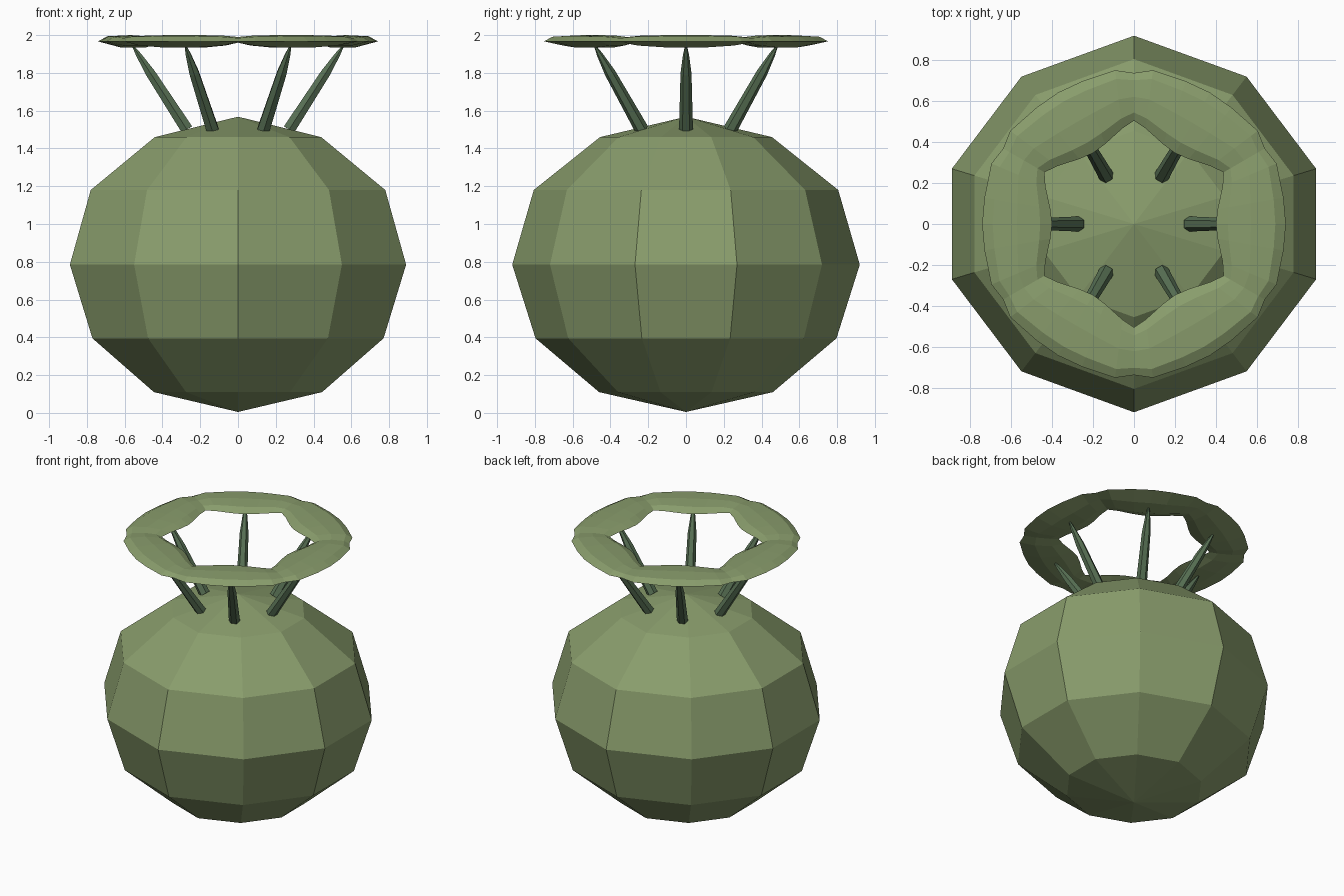
import bpy, math
from mathutils import Vector

if "Cube" in bpy.data.objects:
    bpy.data.objects.remove(bpy.data.objects["Cube"])


def material(name, rgb):
    m = bpy.data.materials.new(name)
    m.diffuse_color = (*rgb, 1)
    m.use_nodes = True
    m.node_tree.nodes["Principled BSDF"].inputs["Base Color"].default_value = m.diffuse_color
    return m


sage = material("sage green", (0.25, 0.335, 0.15))
dark = material("dark stem green", (0.098, 0.165, 0.09))


def make(name, verts, faces, mat):
    me = bpy.data.meshes.new(name)
    me.from_pydata(verts, [], faces)
    me.materials.append(mat)
    ob = bpy.data.objects.new(name, me)
    bpy.context.collection.objects.link(ob)
    return ob


def loft(rings, closed=False):
    """Join equal rings of points with quads; cap the ends unless closed."""
    n, k = len(rings[0]), len(rings)
    verts = [p for r in rings for p in r]
    faces = []
    for i in range(k if closed else k - 1):
        a, b = i * n, (i + 1) % k * n
        for j in range(n):
            q = (j + 1) % n
            faces.append((a + j, a + q, b + q, b + j))
    if not closed:
        faces += [tuple(range(n))[::-1], tuple(range((k - 1) * n, k * n))]
    return verts, faces


# Round body: ten-sided faceted globe
quarter = [(0.89, 0.27), (0.55, 0.72)]
outline = (quarter + [(0, 0.92)] + [(-x, y) for x, y in quarter[::-1]]
           + [(-x, -y) for x, y in quarter] + [(0, -0.92)]
           + [(x, -y) for x, y in quarter[::-1]])
levels = [(0.11, 0.5), (0.395, 0.866), (0.785, 1), (1.18, 0.876), (1.46, 0.495)]
verts, faces = loft([[(x * s, y * s, z) for x, y in outline] for z, s in levels])
faces = faces[:-2]
verts += [(0, 0, 0.005), (0, 0, 1.568)]
for j in range(10):
    q = (j + 1) % 10
    faces += [(50, q, j), (51, 40 + j, 40 + q)]
make("round_body", verts, faces, sage)

# Six slanted, pointed stems
for i in range(6):
    a = math.radians(60 * i)
    base = Vector((0.27 * math.cos(a), 0.27 * math.sin(a), 1.50))
    tip = Vector((0.555 * math.cos(a), 0.555 * math.sin(a), 1.94))
    side = Vector((-math.sin(a), math.cos(a), 0))
    up = (tip - base).normalized().cross(side)
    rings = []
    for t, r in [(0, 0.037), (0.68, 0.029), (0.9, 0.016), (1, 0.006)]:
        c = base.lerp(tip, t)
        rings.append([c + side * r * math.cos(k * math.pi / 3)
                      + up * r * math.sin(k * math.pi / 3) for k in range(6)])
    make(f"stem_{i + 1}", *loft(rings), dark)

# Flat crown ring of six joined petals:
# angle offset, inner radius, outer radius, bottom z, top z
stations = [(-30, 0.505, 0.738, 1.960, 1.990), (-23, 0.47, 0.757, 1.945, 1.997),
            (-10, 0.415, 0.742, 1.935, 2.0), (0, 0.40, 0.742, 1.935, 2.0),
            (10, 0.415, 0.742, 1.935, 2.0), (23, 0.47, 0.757, 1.945, 1.997)]
rings = []
for i in range(6):
    for off, ri, ro, zb, zt in stations:
        a = math.radians(60 * i + off)
        w = ro - ri
        section = [(ri, 1.965), (ri + 0.25 * w, zb), (ri + 0.65 * w, zb),
                   (ro, 1.967), (ro - 0.15 * w, zt - 0.006),
                   (ri + 0.5 * w, zt), (ri + 0.17 * w, zt - 0.008)]
        rings.append([(r * math.cos(a), r * math.sin(a), z) for r, z in section])
make("crown_ring", *loft(rings, closed=True), sage)

# Consistent outward normals
import bmesh
for ob in bpy.data.objects:
    bm = bmesh.new()
    bm.from_mesh(ob.data)
    bmesh.ops.recalc_face_normals(bm, faces=bm.faces)
    bm.to_mesh(ob.data)
    bm.free()
